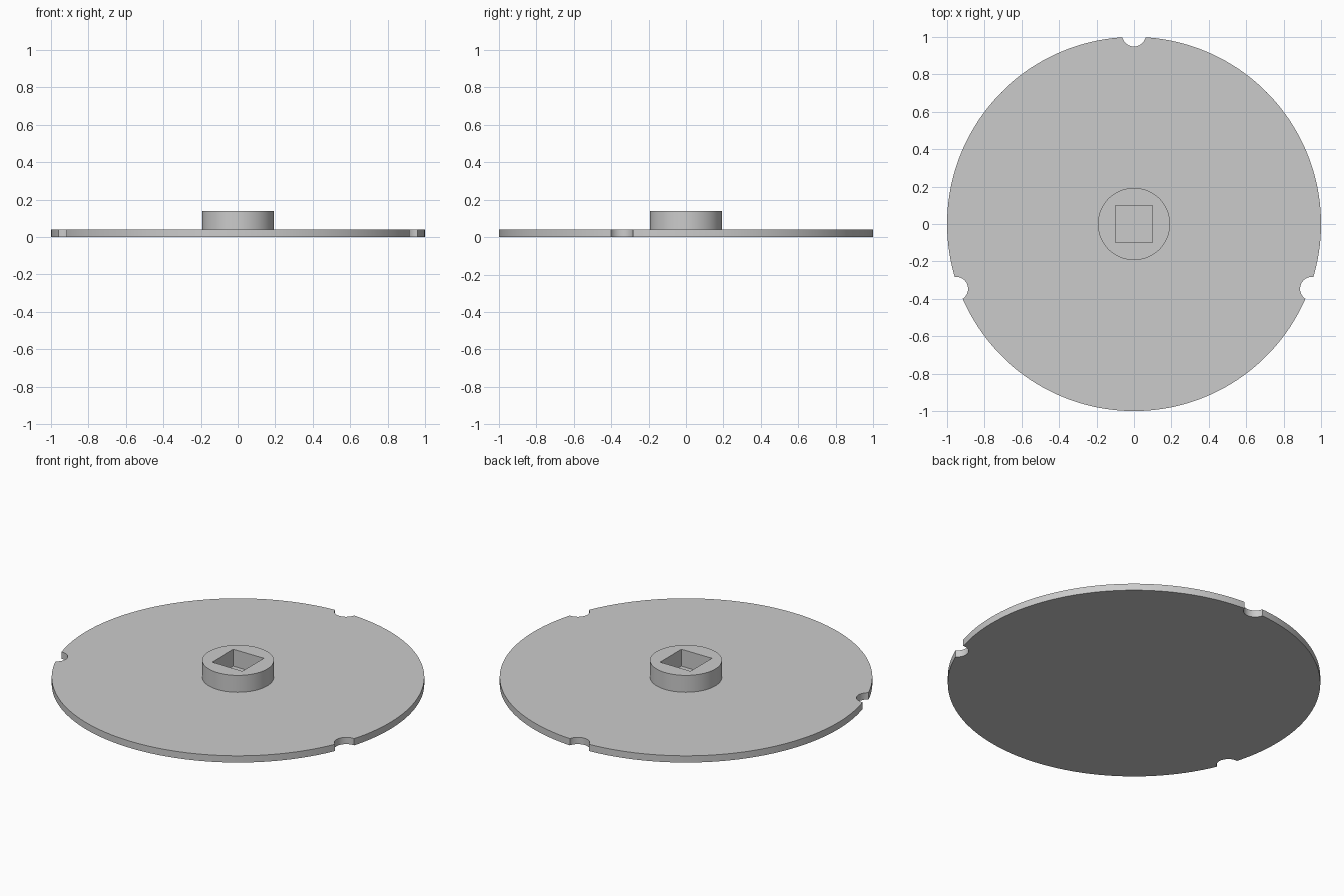
import bpy
import bmesh
from math import acos, cos, pi, radians, sin
from mathutils import Vector

THICK, HUB_TOP = 0.04, 0.14
HUB_R, HOLE = 0.193, 0.1
NOTCH_R, NOTCH_DIST = 0.064, 1.013
NOTCH_ANGLES = [radians(a) for a in (-20, 90, 200)]

if "Cube" in bpy.data.objects:
    bpy.data.objects.remove(bpy.data.objects["Cube"])

grey = bpy.data.materials.new("plain grey")
grey.use_nodes = True
grey.diffuse_color = (0.6, 0.6, 0.6, 1)
grey.node_tree.nodes["Principled BSDF"].inputs["Base Color"].default_value = (0.6, 0.6, 0.6, 1)


def arc(centre, radius, start, end, steps):
    """Points along an arc, both ends included."""
    return [centre + radius * Vector((cos(t), sin(t), 0))
            for t in (start + (end - start) * i / steps for i in range(steps + 1))]


def add_loop(bm, points, z):
    verts = [bm.verts.new((p.x, p.y, z)) for p in points]
    return [bm.edges.new((v, verts[i - 1])) for i, v in enumerate(verts)]


def finish(bm, name):
    bmesh.ops.recalc_face_normals(bm, faces=bm.faces)
    mesh = bpy.data.meshes.new(name)
    bm.to_mesh(mesh)
    bm.free()
    mesh.materials.append(grey)
    obj = bpy.data.objects.new(name, mesh)
    bpy.context.collection.objects.link(obj)
    bpy.ops.object.select_all(action='DESELECT')
    obj.select_set(True)
    bpy.context.view_layer.objects.active = obj
    bpy.ops.object.shade_smooth_by_angle(angle=radians(30))
    return obj


# Disc outline: long rim arcs alternating with round notches
origin = Vector((0, 0, 0))
half = acos((1 + NOTCH_DIST ** 2 - NOTCH_R ** 2) / (2 * NOTCH_DIST))
bite = acos((NOTCH_DIST ** 2 + NOTCH_R ** 2 - 1) / (2 * NOTCH_DIST * NOTCH_R))
outline = []
for i, a in enumerate(NOTCH_ANGLES):
    centre = NOTCH_DIST * Vector((cos(a), sin(a), 0))
    outline += arc(centre, NOTCH_R, a + pi + bite, a + pi - bite, 20)
    following = NOTCH_ANGLES[i + 1] if i < 2 else NOTCH_ANGLES[0] + 2 * pi
    outline += arc(origin, 1, a + half, following - half, 64)[1:-1]

bm = bmesh.new()
verts = [bm.verts.new(p) for p in outline]
base = bm.faces.new(verts)
top = bmesh.ops.extrude_face_region(bm, geom=[base], use_keep_orig=True)
bmesh.ops.translate(bm, vec=(0, 0, THICK),
                    verts=[g for g in top["geom"] if isinstance(g, bmesh.types.BMVert)])
finish(bm, "disc")

# Hub: ring-shaped top with a square socket, walls dropped to the disc
bm = bmesh.new()
edges = add_loop(bm, arc(origin, HUB_R, 0, 2 * pi, 96)[:-1], HUB_TOP)
square = [Vector((x * HOLE, y * HOLE, 0)) for x, y in ((1, 1), (-1, 1), (-1, -1), (1, -1))]
edges += add_loop(bm, square, HUB_TOP)
walls = bmesh.ops.extrude_edge_only(bm, edges=edges)
bmesh.ops.translate(bm, vec=(0, 0, THICK - HUB_TOP),
                    verts=[g for g in walls["geom"] if isinstance(g, bmesh.types.BMVert)])
bmesh.ops.triangle_fill(bm, edges=edges, use_beauty=True, normal=(0, 0, 1))
finish(bm, "hub")
